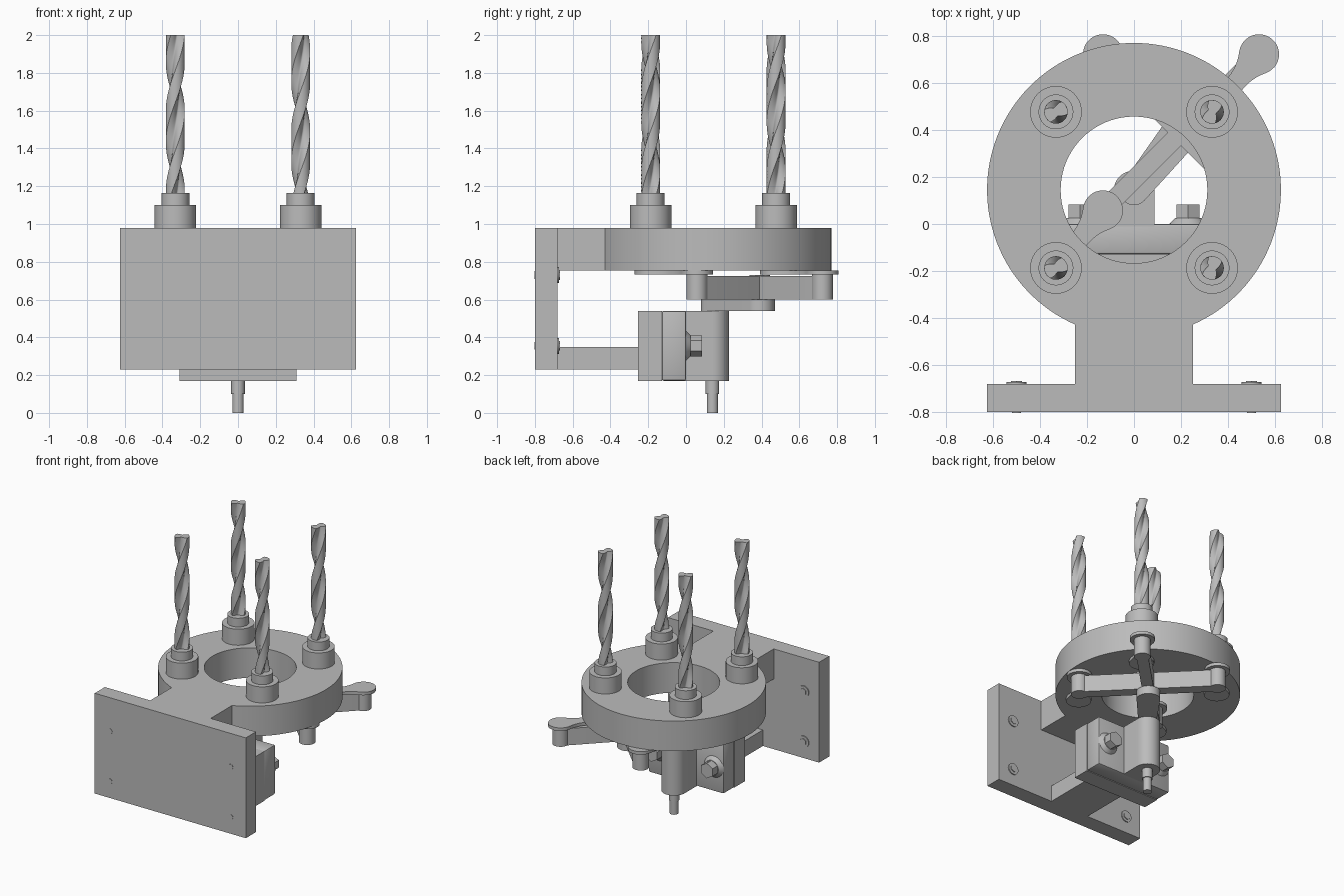
import bpy, bmesh
from math import pi, sin, cos, acos, atan2, radians
from mathutils import Vector, Matrix

cube = bpy.data.objects.get("Cube")
if cube:
    bpy.data.objects.remove(cube, do_unlink=True)

grey = bpy.data.materials.new("machined grey")
grey.use_nodes = True
COLOUR = (0.5, 0.5, 0.5, 1)
grey.diffuse_color = COLOUR
grey.node_tree.nodes["Principled BSDF"].inputs["Base Color"].default_value = COLOUR


def finish(ob):
    ob.data.materials.clear()
    ob.data.materials.append(grey)
    bpy.ops.object.select_all(action="DESELECT")
    ob.select_set(True)
    bpy.context.view_layer.objects.active = ob
    bpy.ops.object.shade_smooth_by_angle(angle=radians(35))
    return ob


def from_bmesh(name, bm):
    me = bpy.data.meshes.new(name)
    bmesh.ops.recalc_face_normals(bm, faces=bm.faces)
    bm.to_mesh(me)
    bm.free()
    ob = bpy.data.objects.new(name, me)
    bpy.context.collection.objects.link(ob)
    return finish(ob)


def box(name, x0, x1, y0, y1, z0, z1, bevel=0):
    bm = bmesh.new()
    mid = Matrix.Translation(((x0 + x1) / 2, (y0 + y1) / 2, (z0 + z1) / 2))
    bmesh.ops.create_cube(bm, size=1, matrix=mid @ Matrix.Diagonal((x1 - x0, y1 - y0, z1 - z0, 1)))
    if bevel:
        bmesh.ops.bevel(bm, geom=bm.edges[:], offset=bevel, segments=2, affect="EDGES", profile=0.5)
    return from_bmesh(name, bm)


def rod(name, start, axis, length, r1, r2=None, sides=40):
    bm = bmesh.new()
    axis = Vector(axis)
    place = Matrix.Translation(Vector(start) + axis * length / 2) @ axis.to_track_quat("Z", "Y").to_matrix().to_4x4()
    bmesh.ops.create_cone(bm, cap_ends=True, segments=sides, radius1=r1,
                          radius2=r1 if r2 is None else r2, depth=length, matrix=place)
    return from_bmesh(name, bm)


def slab(name, loops, z0, z1):
    # extruded flat outline; later loops are holes
    cu = bpy.data.curves.new(name, "CURVE")
    cu.dimensions, cu.fill_mode, cu.extrude = "2D", "BOTH", (z1 - z0) / 2
    for loop in loops:
        sp = cu.splines.new("POLY")
        sp.points.add(len(loop) - 1)
        for pt, co in zip(sp.points, loop):
            pt.co = (co[0], co[1], 0, 1)
        sp.use_cyclic_u = True
    ob = bpy.data.objects.new(name, cu)
    bpy.context.collection.objects.link(ob)
    bpy.ops.object.select_all(action="DESELECT")
    ob.select_set(True)
    bpy.context.view_layer.objects.active = ob
    bpy.ops.object.convert(target="MESH")
    ob = bpy.context.view_layer.objects.active
    bm = bmesh.new()
    bm.from_mesh(ob.data)
    bmesh.ops.remove_doubles(bm, verts=bm.verts, dist=1e-5)
    bmesh.ops.translate(bm, verts=bm.verts, vec=(0, 0, (z0 + z1) / 2))
    bmesh.ops.recalc_face_normals(bm, faces=bm.faces)
    bm.to_mesh(ob.data)
    bm.free()
    return finish(ob)


def arc(cx, cy, r, a0, a1, n=24):
    return [(cx + r * cos(a0 + (a1 - a0) * i / n), cy + r * sin(a0 + (a1 - a0) * i / n)) for i in range(n + 1)]


def along(p, q, pts):
    # place a local outline so that its x axis runs from p to q
    p, d = Vector(p), (Vector(q) - Vector(p)).normalized()
    return [(p.x + d.x * x - d.y * y, p.y + d.y * x + d.x * y) for x, y in pts]


def capsule(p, q, r1, r2):
    d = (Vector(q) - Vector(p)).length
    a = acos((r1 - r2) / d)
    return along(p, q, arc(d, 0, r2, -a, a) + arc(0, 0, r1, a, 2 * pi - a))


def dumbbell(p, q, r, waist):
    d = (Vector(q) - Vector(p)).length
    rc = ((d / 2) ** 2 + waist ** 2 - r ** 2) / (2 * (r - waist))
    h = rc + waist
    t = atan2(h, d / 2)
    pts = arc(d, 0, r, t - pi, pi - t) + arc(d / 2, h, rc, -t, t - pi, 12)[1:-1]
    pts += arc(0, 0, r, t, 2 * pi - t) + arc(d / 2, -h, rc, pi - t, t, 12)[1:-1]
    return along(p, q, pts)


def drill(name, x, y, z0, z1, phase):
    # fluted section swept up one full right-hand turn
    bm = bmesh.new()
    rows, n, rings = 56, 40, []
    for k in range(rows + 1):
        f = k / rows
        ring = []
        for i in range(n):
            t = 2 * pi * i / n
            dip = max(0, (0.25 - cos(2 * t)) / 1.25)
            r = 0.05 - 0.031 * dip ** 0.8
            a = t + phase + 2 * pi * f
            ring.append(bm.verts.new((x + r * cos(a), y + r * sin(a), z0 + (z1 - z0) * f)))
        rings.append(ring)
    for lo, hi in zip(rings, rings[1:]):
        for i in range(n):
            j = (i + 1) % n
            bm.faces.new((lo[i], lo[j], hi[j], hi[i]))
    bm.faces.new(rings[-1])
    bm.faces.new(rings[0][::-1])
    return from_bmesh(name, bm)


UP, BACK = (0, 0, 1), (0, 1, 0)
CY = 0.145          # centre of the head
R = 0.625           # outer radius of the head
THROW = Vector((0.2, 0.245))

# Head ring with its neck
neck = acos(0.25 / R)
outline = arc(0, CY, R, -neck, pi + neck, 110) + [(-0.25, -0.69), (0.25, -0.69)]
slab("head_ring", [outline, arc(0, CY, 0.312, 0, 2 * pi, 80)[:-1]], 0.755, 0.98)

# Mounting plate, lower arm and plate screws
box("mounting_plate", -0.625, 0.625, -0.8, -0.68, 0.23, 0.98)
box("lower_arm", -0.16, 0.16, -0.69, -0.25, 0.23, 0.35)
for x in (-0.5, 0.5):
    for z in (0.355, 0.73):
        rod("plate_screw_tip", (x, -0.803, z), BACK, 0.02, 0.02)
        rod("plate_screw_washer", (x, -0.685, z), BACK, 0.012, 0.042)
        rod("plate_screw_head", (x, -0.675, z), BACK, 0.008, 0.026, sides=6)

# Bearing clamp
box("clamp_back", -0.31, 0.31, -0.255, -0.128, 0.17, 0.54)
box("clamp_front", -0.31, 0.31, -0.128, 0.0, 0.17, 0.54, 0.01)
housing = arc(0, 0.14, 0.087, 0, pi) + [(-0.087, -0.02), (0.087, -0.02)]
slab("bearing_housing", [housing], 0.17, 0.54)
for x in (-0.23, 0.23):
    rod("clamp_bolt_flange", (x, -0.001, 0.355), BACK, 0.026, 0.08, 0.055)
    rod("clamp_bolt_head", (x, 0.02, 0.355), BACK, 0.064, 0.056, sides=6)

# Drive shaft
rod("drive_shaft_tip", (0, 0.14, 0), UP, 0.1, 0.03)
rod("drive_shaft", (0, 0.14, 0.1), UP, 0.45, 0.036)

# Crank and yoke
hub = Vector((0, CY)) + THROW
slab("drive_crank", [capsule((0, 0.14), hub, 0.06, 0.08)], 0.54, 0.6)
rod("yoke_hub", (hub.x, hub.y, 0.595), UP, 0.135, 0.055)

# Four spindles with their cranks, pins and drills
for sx in (-1, 1):
    for sy in (-1, 1):
        x, y = sx * 0.332, CY + sy * 0.332
        pin = Vector((x, y)) + THROW
        rod("spindle_collar", (x, y, 0.97), UP, 0.13, 0.11)
        rod("spindle_chuck", (x, y, 1.09), UP, 0.075, 0.074)
        drill("drill_bit", x, y, 1.15, 2.0, radians(25 if sx < 0 else 70))
        slab("spindle_crank", [dumbbell((x, y), pin, 0.085, 0.04)], 0.732, 0.755)
        rod("yoke_pin", (pin.x, pin.y, 0.6), UP, 0.135, 0.056)
        slab("yoke_arm", [capsule(hub, pin, 0.04, 0.04)], 0.6, 0.725)
